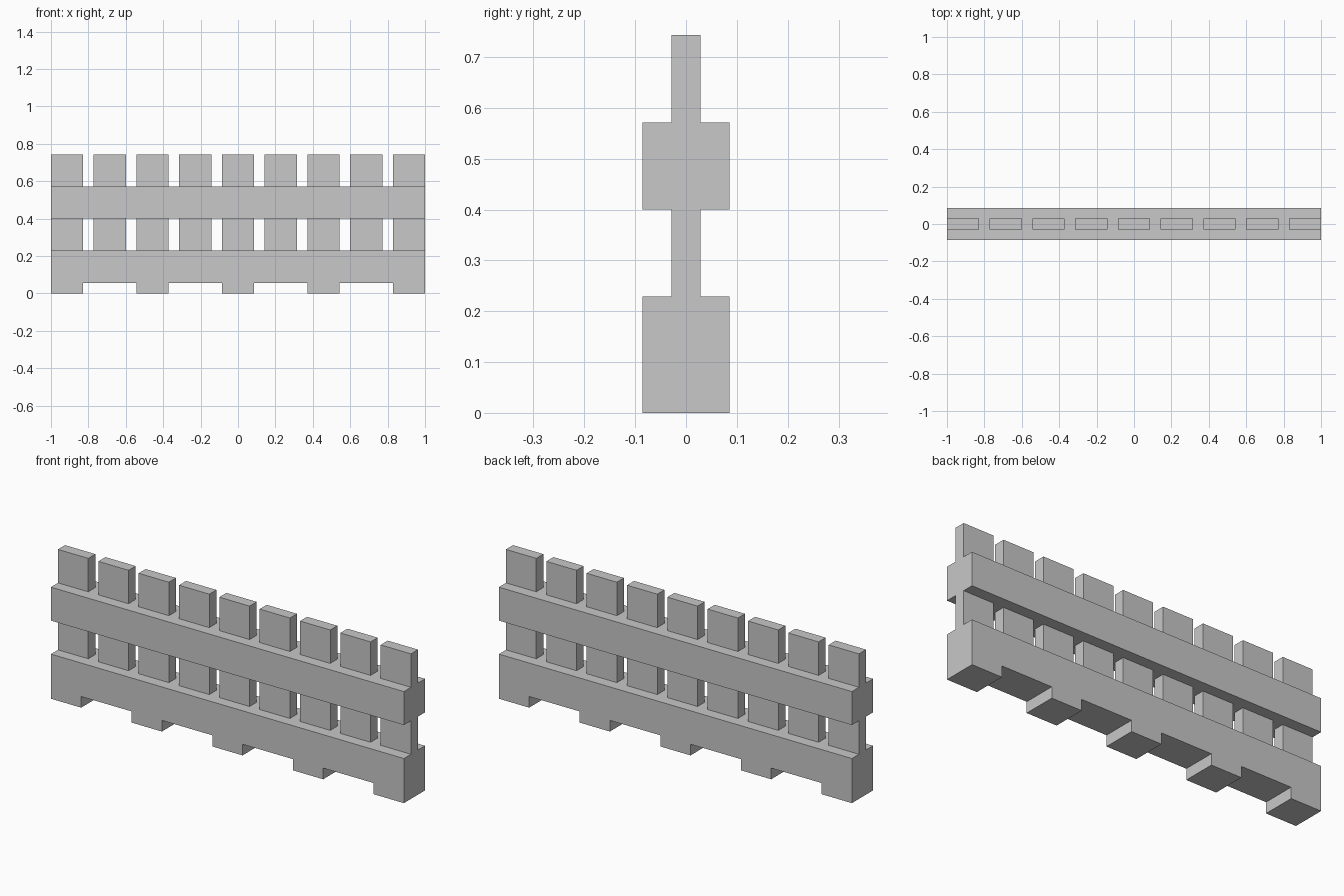
import bpy
import bmesh

cube = bpy.data.objects.get("Cube")
if cube:
    bpy.data.objects.remove(cube, do_unlink=True)

U = 2 / 35        # one module: the gap between pickets
PICKETS = 9
PITCH = 4 * U     # picket width plus gap
WIDTH = 3 * U     # picket width, rail height and rail depth

grey = bpy.data.materials.new("Light grey")
grey.use_nodes = True
colour = (0.58, 0.58, 0.58, 1)
grey.diffuse_color = colour
grey.node_tree.nodes["Principled BSDF"].inputs["Base Color"].default_value = colour


def extrude_profile(name, points, depth):
    """Extrude an x-z outline along y, centred on y = 0."""
    bm = bmesh.new()
    face = bm.faces.new([bm.verts.new((x, -depth / 2, z)) for x, z in points])
    result = bmesh.ops.extrude_face_region(bm, geom=[face])
    verts = [v for v in result["geom"] if isinstance(v, bmesh.types.BMVert)]
    bmesh.ops.translate(bm, verts=verts, vec=(0, depth, 0))
    bmesh.ops.recalc_face_normals(bm, faces=bm.faces)
    mesh = bpy.data.meshes.new(name)
    bm.to_mesh(mesh)
    bm.free()
    mesh.materials.append(grey)
    obj = bpy.data.objects.new(name, mesh)
    bpy.context.collection.objects.link(obj)


def rectangle(left, right, bottom, top):
    return [(left, bottom), (right, bottom), (right, top), (left, top)]


# Lower rail, with a foot under every second picket
outline = []
for i in range(0, PICKETS, 2):
    left = -1 + i * PITCH
    right = left + WIDTH
    if i > 0:
        outline += [(left, U)]
    outline += [(left, 0), (right, 0)]
    if i < PICKETS - 1:
        outline += [(right, U)]
outline += [(1, 4 * U), (-1, 4 * U)]
extrude_profile("lower_rail", outline, WIDTH)

# Upper rail
extrude_profile("upper_rail", rectangle(-1, 1, 7 * U, 10 * U), WIDTH)

# Pickets: a middle piece between the rails and a tip above them
for i in range(PICKETS):
    left = -1 + i * PITCH
    for part, bottom in (("middle", 4 * U), ("tip", 10 * U)):
        extrude_profile(f"picket_{part}_{i + 1}",
                        rectangle(left, left + WIDTH, bottom, bottom + WIDTH), U)
